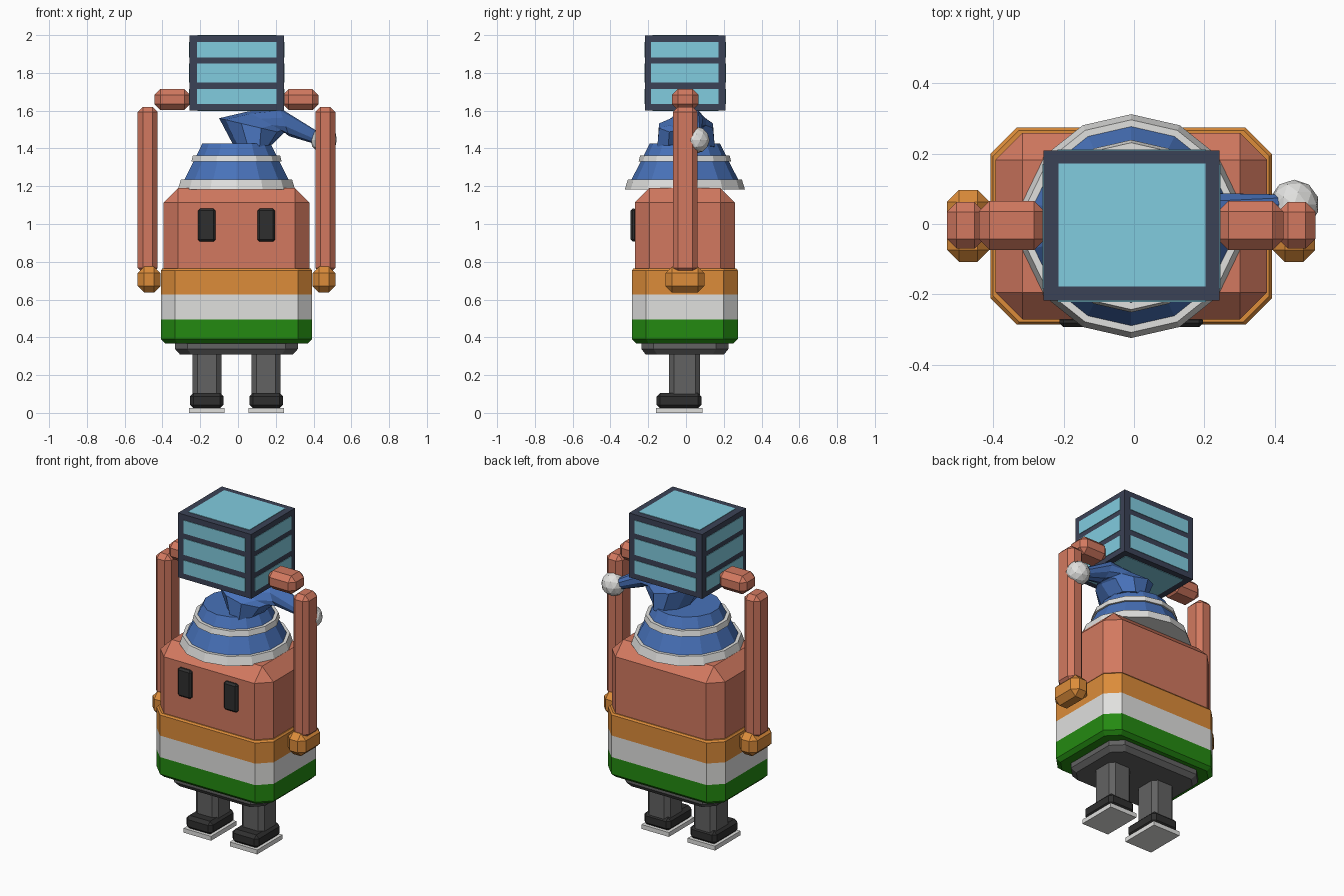
import bpy, bmesh, math
from mathutils import Vector

if "Cube" in bpy.data.objects:
    bpy.data.objects.remove(bpy.data.objects["Cube"])


def mat(name, r, g, b):
    m = bpy.data.materials.new(name)
    lin = [((c / 255 + 0.055) / 1.055) ** 2.4 if c > 10 else c / 3294 for c in (r, g, b)]
    m.diffuse_color = (*lin, 1)
    m.use_nodes = True
    m.node_tree.nodes["Principled BSDF"].inputs["Base Color"].default_value = m.diffuse_color
    return m


SKIN = mat("terracotta", 210, 121, 96)
ORANGE = mat("orange", 220, 140, 58)
WHITE = mat("off_white", 224, 224, 222)
GREEN = mat("green", 36, 138, 17)
GREY = mat("trouser_grey", 98, 98, 98)
BLACK = mat("near_black", 47, 47, 47)
BLUE = mat("hat_blue", 72, 114, 186)
NAVY = mat("frame_navy", 59, 66, 86)
CYAN = mat("glass_cyan", 129, 204, 223)

CX, CY = -0.008, -0.006  # centre line of the figure


def finish(name, bm, mats):
    bmesh.ops.recalc_face_normals(bm, faces=bm.faces)
    me = bpy.data.meshes.new(name)
    bm.to_mesh(me)
    bm.free()
    for m in mats:
        me.materials.append(m)
    ob = bpy.data.objects.new(name, me)
    bpy.context.collection.objects.link(ob)
    return ob


def box(name, lo, hi, m, bevel=0.0):
    """Box between two corners with all edges chamfered."""
    lo, hi = Vector(lo), Vector(hi)
    bm = bmesh.new()
    bmesh.ops.create_cube(bm, size=1)
    for v in bm.verts:
        v.co = Vector([(lo[i] + hi[i]) / 2 + v.co[i] * (hi[i] - lo[i]) for i in range(3)])
    if bevel:
        bmesh.ops.bevel(bm, geom=bm.edges[:], offset=bevel, segments=1,
                        profile=0.5, affect='EDGES')
    return finish(name, bm, [m])


def loft(name, rings, mats, rule=None):
    """Skin between rings of points, capped; rule maps a face to a material index."""
    bm = bmesh.new()
    loops = [[bm.verts.new(p) for p in r] for r in rings]
    n = len(loops[0])
    for a, b in zip(loops, loops[1:]):
        for i in range(n):
            j = (i + 1) % n
            bm.faces.new((a[i], a[j], b[j], b[i]))
    bm.faces.new(loops[0][::-1])
    bm.faces.new(loops[-1])
    if rule:
        for f in bm.faces:
            f.material_index = rule(f.calc_center_median())
    return finish(name, bm, mats)


def octo(hx, hy, c, z):
    """Rectangle with cut corners."""
    pts = [(hx, -hy + c), (hx, hy - c), (hx - c, hy), (-hx + c, hy),
           (-hx, hy - c), (-hx, -hy + c), (-hx + c, -hy), (hx - c, -hy)]
    return [(CX + x, CY + y, z) for x, y in pts]


def circle(r, z, n=14):
    return [(CX + r * math.sin(2 * math.pi * i / n), CY + r * math.cos(2 * math.pi * i / n), z)
            for i in range(n)]


def tilted(left, right, ry, y=0.0, n=10):
    """Ellipse whose x-z diameter runs from left to right."""
    l, r = Vector((left[0], y, left[1])), Vector((right[0], y, right[1]))
    mid, half = (l + r) / 2, (r - l) / 2
    return [mid + half * math.cos(2 * math.pi * i / n)
            + Vector((0, ry * math.sin(2 * math.pi * i / n), 0)) for i in range(n)]


# torso
box("torso", (CX - 0.386, CY - 0.265, 0.5), (CX + 0.386, CY + 0.265, 1.19), SKIN, 0.077)

# striped shirt: green, white, orange from the hem up
loft("shirt",
     [octo(0.378, 0.257, 0.065, 0.368), octo(0.4, 0.28, 0.075, 0.39),
      octo(0.4, 0.28, 0.075, 0.495), octo(0.4, 0.28, 0.075, 0.628),
      octo(0.4, 0.28, 0.075, 0.755), octo(0.392, 0.272, 0.073, 0.765)],
     [GREEN, WHITE, ORANGE],
     lambda c: 0 if c.z < 0.49 else 1 if c.z < 0.62 else 2)

# hips
loft("hips", [octo(0.3, 0.208, 0.06, 0.31), octo(0.325, 0.23, 0.065, 0.338),
              octo(0.325, 0.23, 0.065, 0.38)], [GREY])

for side, s in (("left", -1), ("right", 1)):
    def span(a, b):
        return sorted((CX + s * a, CX + s * b))

    def part(name, xs, ys, zs, m, bevel):
        x = span(*xs)
        box(side + "_" + name, (x[0], ys[0], zs[0]), (x[1], ys[1], zs[1]), m, bevel)

    # leg, shoe and sole
    part("leg", (0.08, 0.233), (-0.09, 0.075), (0.06, 0.345), GREY, 0.026)
    part("shoe", (0.068, 0.247), (-0.156, 0.082), (0.024, 0.105), BLACK, 0.019)
    part("sole", (0.064, 0.251), (-0.16, 0.087), (0.0, 0.027), WHITE, 0)
    # raised arm, sleeve cuff and hand
    part("arm", (0.417, 0.524), (-0.07, 0.062), (0.74, 1.62), SKIN, 0.028)
    part("sleeve", (0.403, 0.523), (-0.108, 0.097), (0.637, 0.775), ORANGE, 0.034)
    part("hand", (0.245, 0.433), (-0.074, 0.066), (1.603, 1.715), SKIN, 0.031)
    # eye
    part("eye", (0.111, 0.204), (-0.293, -0.262), (0.907, 1.082), BLACK, 0.011)

# hat: brim, lower cone, band
loft("hat_brim", [circle(0.318, 1.183), circle(0.302, 1.235)], [WHITE])
loft("hat_cone", [circle(0.288, 1.225), circle(0.226, 1.345), circle(0.186, 1.425)], [BLUE])
loft("hat_band", [circle(0.245, 1.33), circle(0.237, 1.363)], [WHITE])

# folded hat tip drooping to one side
loft("hat_tip",
     [tilted((-0.01, 1.39), (0.18, 1.42), 0.16),
      tilted((-0.10, 1.56), (0.24, 1.48), 0.15),
      tilted((0.05, 1.595), (0.25, 1.485), 0.10, 0.01),
      tilted((0.22, 1.615), (0.27, 1.465), 0.06, 0.03),
      tilted((0.43, 1.485), (0.42, 1.42), 0.025, 0.06)], [BLUE])

# pompom
bm = bmesh.new()
bmesh.ops.create_icosphere(bm, subdivisions=2, radius=0.071)
bmesh.ops.translate(bm, verts=bm.verts, vec=(0.455, 0.055, 1.445))
finish("pompom", bm, [WHITE])

# carried box
X0, X1, Y0, Y1, Z0, Z1 = -0.257, 0.243, -0.218, 0.209, 1.6, 1.997
T = 0.003
box("box_frame", (X0, Y0, Z0), (X1, Y1, Z1), NAVY)
px, py = (X0 + 0.039, X1 - 0.039), (Y0 + 0.034, Y1 - 0.038)

# window panes in three rows on each side
for i, (a, b) in enumerate(((1.634, 1.716), (1.75, 1.85), (1.882, 1.963))):
    for tag, y in (("front", Y0), ("back", Y1)):
        box(f"{tag}_pane_{i}", (px[0], y - T, a), (px[1], y + T, b), CYAN)
    for tag, x in (("left", X0), ("right", X1)):
        box(f"{tag}_pane_{i}", (x - T, py[0], a), (x + T, py[1], b), CYAN)

# large panes above and below
for tag, z in (("top", Z1), ("bottom", Z0)):
    box(f"{tag}_pane", (X0 + 0.042, Y0 + 0.04, z - T), (X1 - 0.04, Y1 - 0.037, z + T), CYAN)
